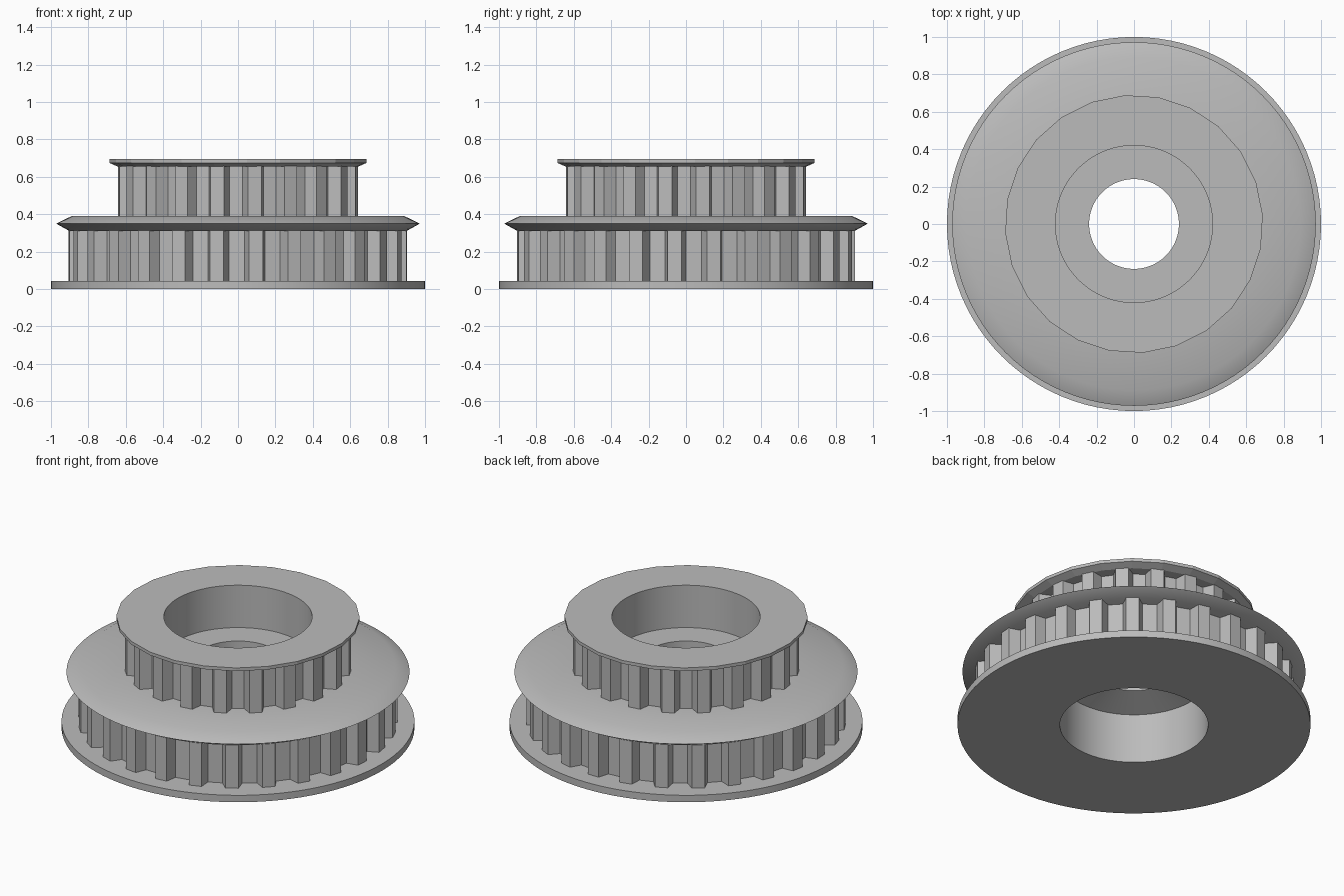
import bpy
import bmesh
from math import cos, sin, pi, radians

cube = bpy.data.objects.get("Cube")
if cube:
    bpy.data.objects.remove(cube)

grey = bpy.data.materials.new("plain grey")
grey.use_nodes = True
colour = (0.5, 0.5, 0.5, 1)
grey.diffuse_color = colour
grey.node_tree.nodes["Principled BSDF"].inputs["Base Color"].default_value = colour

BORE = 0.42
HOLE = 0.24


def finish(name, bm, smooth_angle):
    bmesh.ops.recalc_face_normals(bm, faces=bm.faces)
    mesh = bpy.data.meshes.new(name)
    bm.to_mesh(mesh)
    bm.free()
    mesh.materials.append(grey)
    obj = bpy.data.objects.new(name, mesh)
    bpy.context.collection.objects.link(obj)
    bpy.ops.object.select_all(action="DESELECT")
    obj.select_set(True)
    bpy.context.view_layer.objects.active = obj
    if smooth_angle:
        bpy.ops.object.shade_smooth_by_angle(angle=radians(smooth_angle))
    return obj


def skin(bm, loops):
    """Bridge a closed series of equal rings with quads."""
    for a, b in zip(loops, loops[1:] + loops[:1]):
        n = len(a)
        for i in range(n):
            j = (i + 1) % n
            bm.faces.new((a[i], a[j], b[j], b[i]))


def lathe(name, profile, sides=96, turn=0, smooth_angle=30):
    bm = bmesh.new()
    angles = [radians(turn) + 2 * pi * i / sides for i in range(sides)]
    skin(bm, [[bm.verts.new((r * cos(a), r * sin(a), z)) for a in angles]
              for r, z in profile])
    return finish(name, bm, smooth_angle)


def tooth_ring(name, teeth, radius, low, high, first, inner):
    """Toothed belt track with trapezoid teeth, open in the middle."""
    root = radius - 0.067
    tip_half = 0.037 / radius
    foot_half = 0.056 / root
    outline = []
    for i in range(teeth):
        mid = radians(first) + 2 * pi * i / teeth
        outline += [(root, mid - foot_half), (radius, mid - tip_half),
                    (radius, mid + tip_half), (root, mid + foot_half)]
    bm = bmesh.new()

    def ring(z, fixed=None):
        return [bm.verts.new(((fixed or r) * cos(a), (fixed or r) * sin(a), z))
                for r, a in outline]

    skin(bm, [ring(low, inner), ring(low), ring(high), ring(high, inner)])
    return finish(name, bm, 0)


# Hub with a bearing seat at each end and a narrow through hole
lathe("hub", [(0.5, 0.02), (0.5, 0.67), (BORE, 0.67), (BORE, 0.43),
              (HOLE, 0.43), (HOLE, 0.365), (BORE, 0.31), (BORE, 0.02)], smooth_angle=15)

# Flat base flange
lathe("base_flange", [(BORE, 0), (1, 0), (1, 0.043), (BORE, 0.043)])

# Belt tracks
tooth_ring("lower_teeth", 27, 0.905, 0.04, 0.32, -97.2, 0.48)
tooth_ring("upper_teeth", 20, 0.645, 0.38, 0.665, -100, 0.48)

# Bevelled flange between the two tracks
lathe("middle_flange", [(0.48, 0.31), (0.9, 0.31), (0.972, 0.35),
                        (0.89, 0.39), (0.48, 0.39)], smooth_angle=32)

# Faceted top flange with a bevelled underside
lathe("top_flange", [(0.48, 0.655), (0.645, 0.655), (0.69, 0.675),
                     (0.69, 0.695), (0.48, 0.695)], sides=24, turn=4, smooth_angle=0)

# Round lip closing the top flange around the bearing seat
lathe("top_seat_lip", [(BORE, 0.66), (0.5, 0.66), (0.5, 0.695), (BORE, 0.695)])
